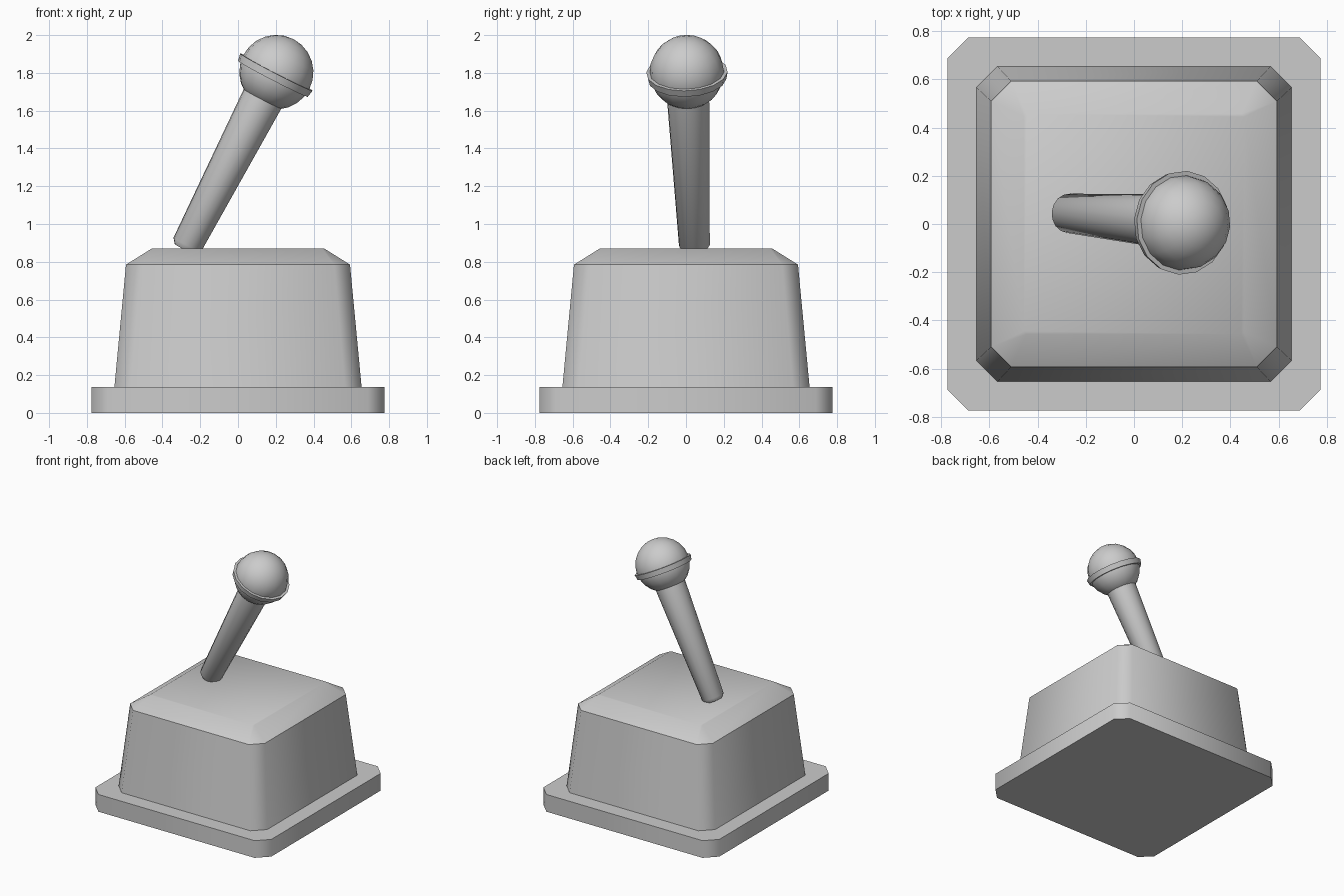
import bpy, bmesh, math
from mathutils import Vector

if "Cube" in bpy.data.objects:
    bpy.data.objects.remove(bpy.data.objects["Cube"])

HEAD = Vector((0.203, 0.005, 1.804))   # centre of the ball
TAIL = Vector((-0.278, 0.045, 0.872))  # end of the handle
AXIS = HEAD - TAIL


def finish(bm, name, angle):
    bmesh.ops.recalc_face_normals(bm, faces=bm.faces)
    mesh = bpy.data.meshes.new(name)
    bm.to_mesh(mesh)
    bm.free()
    ob = bpy.data.objects.new(name, mesh)
    bpy.context.collection.objects.link(ob)
    bpy.ops.object.select_all(action='DESELECT')
    ob.select_set(True)
    bpy.context.view_layer.objects.active = ob
    bpy.ops.object.shade_smooth_by_angle(angle=math.radians(angle))
    return ob


def skin(bm, rings, closed=False):
    """Bridge successive rings of vertices; cap the ends unless closed."""
    n = len(rings[0])
    pairs = list(zip(rings, rings[1:]))
    if closed:
        pairs.append((rings[-1], rings[0]))
    for a, b in pairs:
        for i in range(n):
            j = (i + 1) % n
            bm.faces.new((a[i], a[j], b[j], b[i]))
    if not closed:
        bm.faces.new(rings[0][::-1])
        bm.faces.new(rings[-1])


def chamfered_block(name, levels):
    """Stack of chamfered squares: (half width, corner cut, z)."""
    bm = bmesh.new()
    rings = []
    for h, c, z in levels:
        k = h - c
        pts = [(h, -k), (h, k), (k, h), (-k, h), (-h, k), (-h, -k), (-k, -h), (k, -h)]
        rings.append([bm.verts.new((x, y, z)) for x, y in pts])
    skin(bm, rings)
    return finish(bm, name, 50)


def lathe(name, profile, segments=16, closed=False, angle=40):
    """Revolve (radius, height) points round the tilted microphone axis."""
    bm = bmesh.new()
    rings = []
    for r, h in profile:
        rings.append([bm.verts.new((r * math.cos(math.tau * i / segments),
                                    r * math.sin(math.tau * i / segments), h))
                      for i in range(segments)])
    skin(bm, rings, closed)
    ob = finish(bm, name, angle)
    ob.rotation_mode = 'QUATERNION'
    ob.rotation_quaternion = AXIS.to_track_quat('Z', 'Y')
    ob.location = HEAD
    return ob


# Pedestal
chamfered_block("base_plate", [(0.775, 0.087, 0), (0.775, 0.087, 0.137)])
chamfered_block("pedestal_body", [(0.655, 0.087, 0.13), (0.593, 0.083, 0.785),
                                  (0.457, 0.012, 0.87)])

# Handle, tapered with a chamfered end
lathe("handle", [(0.06, -1.057), (0.082, -1.03), (0.113, -0.14)])

# Collar ring round the ball
lathe("collar_ring", [(0.18, -0.04), (0.208, -0.04), (0.216, 0.0), (0.18, 0.0)], closed=True)

# Ball
bm = bmesh.new()
bmesh.ops.create_uvsphere(bm, u_segments=16, v_segments=12, radius=0.197)
ball = finish(bm, "microphone_ball", 40)
ball.rotation_mode = 'QUATERNION'
ball.rotation_quaternion = AXIS.to_track_quat('Z', 'Y')
ball.location = HEAD
